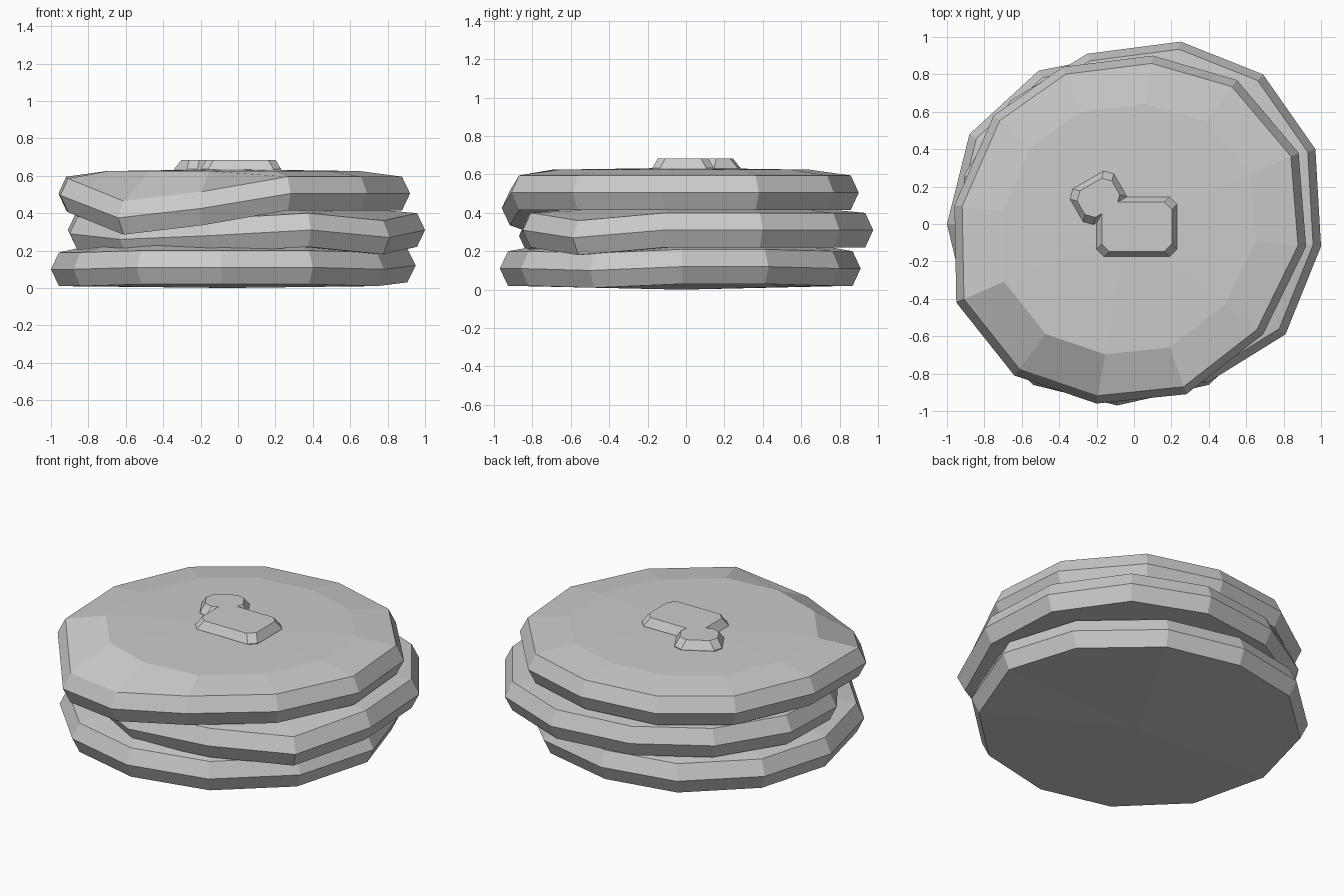
import bpy, bmesh
from math import cos, sin, radians
from mathutils import Vector

if "Cube" in bpy.data.objects:
    bpy.data.objects.remove(bpy.data.objects["Cube"], do_unlink=True)

grey = bpy.data.materials.new("plain grey")
grey.use_nodes = True
grey.diffuse_color = (0.6, 0.6, 0.6, 1)
grey.node_tree.nodes["Principled BSDF"].inputs["Base Color"].default_value = (0.6, 0.6, 0.6, 1)


def stacked_rings(name, rings, bottom=None, top=None):
    """Bridge rings of points; close each end with a fan or a flat cap."""
    bm = bmesh.new()
    loops = [[bm.verts.new(p) for p in ring] for ring in rings]
    n = len(loops[0])
    for low, high in zip(loops, loops[1:]):
        for i in range(n):
            j = (i + 1) % n
            bm.faces.new((low[i], low[j], high[j], high[i]))
    for loop, tip in ((loops[0], bottom), (loops[-1], top)):
        if tip is None:
            bm.faces.new(loop)
        else:
            centre = bm.verts.new(tip)
            for i in range(n):
                bm.faces.new((loop[i], loop[(i + 1) % n], centre))
    bmesh.ops.recalc_face_normals(bm, faces=bm.faces)
    mesh = bpy.data.meshes.new(name)
    bm.to_mesh(mesh)
    bm.free()
    mesh.materials.append(grey)
    obj = bpy.data.objects.new(name, mesh)
    bpy.context.collection.objects.link(obj)
    return obj


def pancake(name, rim, z, droop, crown, base):
    """Rounded disc from its rim outline; droop lowers chosen rim corners."""
    centre = sum((Vector(p) for p in rim), Vector((0, 0))) / len(rim)

    def ring(scale, dz, sag):
        out = []
        for i, p in enumerate(rim):
            q = centre + (Vector(p) - centre) * scale
            out.append((q.x, q.y, z + dz - sag * droop.get(i, 0)))
        return out

    rings = [ring(0.955, -0.09, 1), ring(1, 0, 1), ring(0.955, 0.09, 1),
             ring(0.72, crown - 0.01 - z, 0)]
    return stacked_rings(name, rings, (*centre, base), (*centre, crown))


# Pancakes, each an irregular twelve-sided disc
pancake("bottom_pancake",
        [(-1, 0), (-.88, -.5), (-.54, -.86), (-.09, -.97), (.4, -.86), (.78, -.5),
         (.95, -.02), (.81, .43), (.42, .8), (-.05, .91), (-.51, .82), (-.88, .48)],
        0.11, {0: .01, 1: .01, 5: .01, 6: -.01, 7: -.01}, 0.25, 0.0)
pancake("middle_pancake",
        [(.39, -.85), (.81, -.59), (1, -.12), (.97, .4), (.69, .8), (.25, .975),
         (-.25, .91), (-.66, .66), (-.91, .26), (-.9, -.2), (-.63, -.6), (-.15, -.87)],
        0.31, {1: .04, 9: .02, 10: .05, 11: .03}, 0.43, 0.22)
pancake("top_pancake",
        [(.1, .9), (.55, .77), (.88, .38), (.92, -.12), (.69, -.59), (.28, -.91),
         (-.2, -.96), (-.64, -.81), (-.95, -.42), (-.96, .1), (-.75, .58), (-.38, .84)],
        0.505, {6: .08, 7: .13, 8: .01}, 0.635, 0.42)


def butter(name, x, y, width, depth, turn):
    """Tapered pat with clipped corners."""
    def ring(inset, z):
        w, d, c = width / 2 - inset, depth / 2 - inset, 0.04
        corners = [(w, -d + c), (w, d - c), (w - c, d), (-w + c, d),
                   (-w, d - c), (-w, -d + c), (-w + c, -d), (w - c, -d)]
        a = radians(turn)
        return [(x + u * cos(a) - v * sin(a), y + u * sin(a) + v * cos(a), z)
                for u, v in corners]
    return stacked_rings(name, [ring(0, 0.61), ring(0, 0.635), ring(0.028, 0.683)])


# Butter pats
butter("large_butter_pat", 0.015, -0.015, 0.43, 0.32, 0)
butter("small_butter_pat", -0.19, 0.14, 0.27, 0.22, 30)
